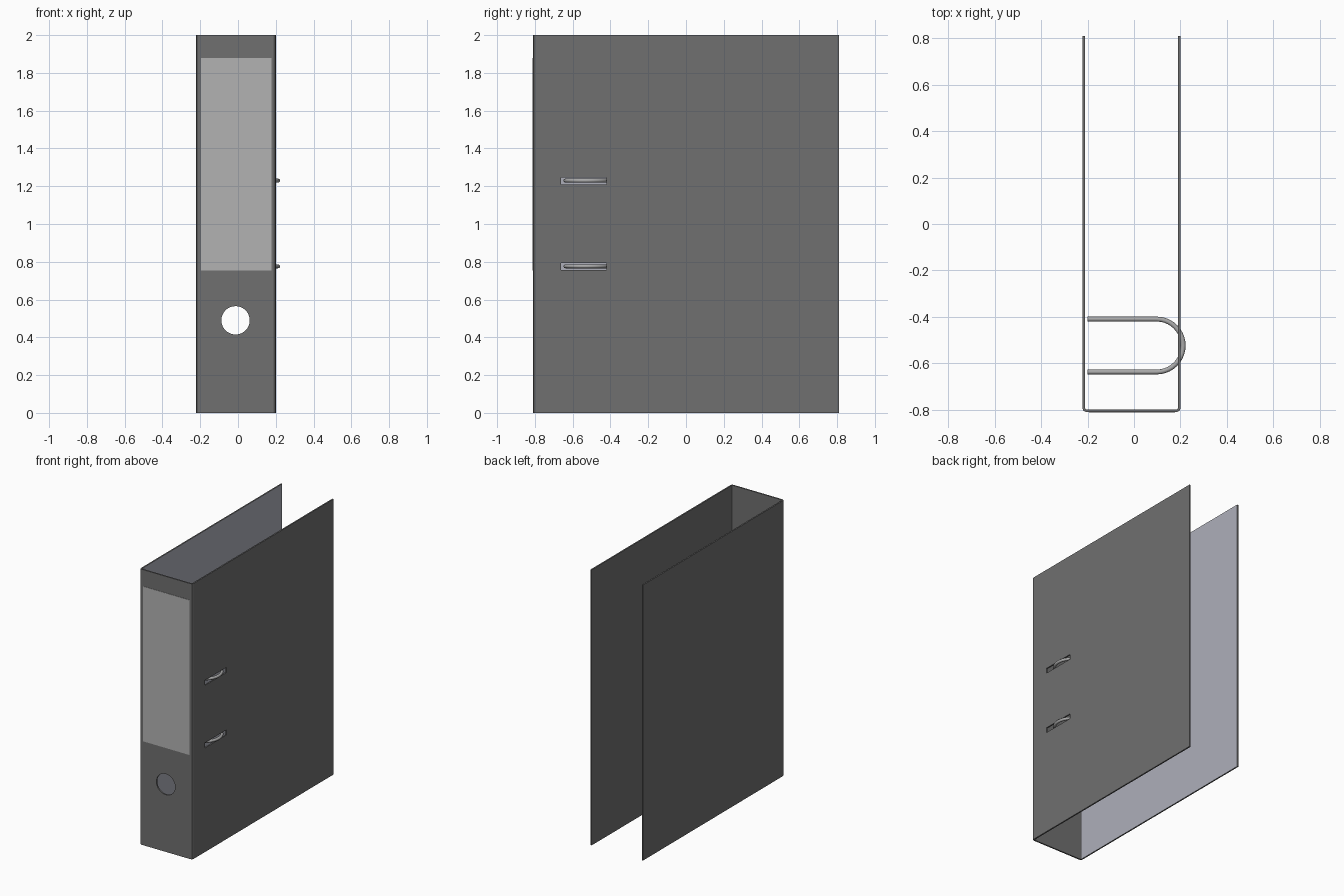
import bpy, bmesh, math

if "Cube" in bpy.data.objects:
    bpy.data.objects.remove(bpy.data.objects["Cube"])

def material(name, col):
    m = bpy.data.materials.new(name)
    m.diffuse_color = (*col, 1)
    m.use_nodes = True
    m.node_tree.nodes["Principled BSDF"].inputs["Base Color"].default_value = m.diffuse_color
    return m

board = material("board_grey", (0.16, 0.16, 0.16))
paper = material("lining_paper", (0.42, 0.43, 0.49))
card = material("label_card", (0.45, 0.45, 0.45))
steel = material("steel", (0.4, 0.4, 0.4))

def box(name, lo, hi, mat=None):
    bpy.ops.mesh.primitive_cube_add(size=1, location=[(a + b) / 2 for a, b in zip(lo, hi)])
    o = bpy.context.object
    o.name = name
    o.scale = [b - a for a, b in zip(lo, hi)]
    bpy.ops.object.transform_apply(location=False, rotation=False, scale=True)
    if mat:
        o.data.materials.append(mat)
    return o

# Folded board: U profile with softened corners, extruded upwards
L, R, F, B, T = -0.222, 0.2, -0.81, 0.81, 0.01

def u_path(d, c):
    l, r, f = L + d, R - d, F + d
    k = c * 0.3
    return [(l, B), (l, f + c), (l + k, f + k), (l + c, f),
            (r - c, f), (r - k, f + k), (r, f + c), (r, B)]

outer, inner = u_path(0, 0.014), u_path(T, 0.008)
bm = bmesh.new()
vo = [bm.verts.new((x, y, 0)) for x, y in outer]
vi = [bm.verts.new((x, y, 0)) for x, y in inner]
for i in range(len(vo) - 1):
    bm.faces.new((vo[i], vo[i + 1], vi[i + 1], vi[i]))
ext = bmesh.ops.extrude_face_region(bm, geom=bm.faces[:])
bmesh.ops.translate(bm, vec=(0, 0, 2), verts=[g for g in ext["geom"] if isinstance(g, bmesh.types.BMVert)])
bmesh.ops.recalc_face_normals(bm, faces=bm.faces)
# Pale lining on the inside of the left cover
for f in bm.faces:
    if f.normal.x > 0.99 and f.calc_center_median().x < 0:
        f.material_index = 1
me = bpy.data.meshes.new("binder_cover")
bm.to_mesh(me)
bm.free()
cover = bpy.data.objects.new("binder_cover", me)
bpy.context.collection.objects.link(cover)
me.materials.append(board)
me.materials.append(paper)

# Finger hole and ring slots
bpy.ops.mesh.primitive_cylinder_add(vertices=48, radius=0.075, depth=0.1,
                                    location=(-0.013, F, 0.49), rotation=(math.pi / 2, 0, 0))
cutters = [bpy.context.object]
cutters[0].name = "finger_hole_cutter"
ring_heights = (0.776, 1.23)
for i, z in enumerate(ring_heights):
    cutters.append(box(f"slot_cutter_{i + 1}", (0.15, -0.662, z - 0.02), (0.25, -0.42, z + 0.017)))
for c in cutters:
    mod = cover.modifiers.new(c.name, 'BOOLEAN')
    mod.object = c
    mod.solver = 'EXACT'
    bpy.context.view_layer.objects.active = cover
    bpy.ops.object.modifier_apply(modifier=mod.name)
for c in cutters:
    bpy.data.objects.remove(c, do_unlink=True)

# Spine label
box("spine_label", (-0.195, F - 0.002, 0.755), (0.177, F, 1.88), card)

# Ring wires: two straight legs joined by a half circle
arc = [(0.098 + 0.114 * math.cos(a), -0.524 + 0.114 * math.sin(a))
       for a in (math.pi * (i / 20 - 0.5) for i in range(21))]
path = [(-0.2, -0.638)] + arc + [(-0.2, -0.41)]
for i, z in enumerate(ring_heights):
    cu = bpy.data.curves.new(f"ring_{i + 1}", 'CURVE')
    cu.dimensions = '3D'
    cu.bevel_depth = 0.0105
    cu.bevel_resolution = 4
    cu.use_fill_caps = True
    sp = cu.splines.new('POLY')
    sp.points.add(len(path) - 1)
    for p, (x, y) in zip(sp.points, path):
        p.co = (x, y, z, 1)
    cu.materials.append(steel)
    ring = bpy.data.objects.new(cu.name, cu)
    bpy.context.collection.objects.link(ring)
    bpy.ops.object.select_all(action='DESELECT')
    ring.select_set(True)
    bpy.context.view_layer.objects.active = ring
    bpy.ops.object.convert(target='MESH')
    bpy.ops.object.shade_smooth_by_angle(angle=math.radians(40))
